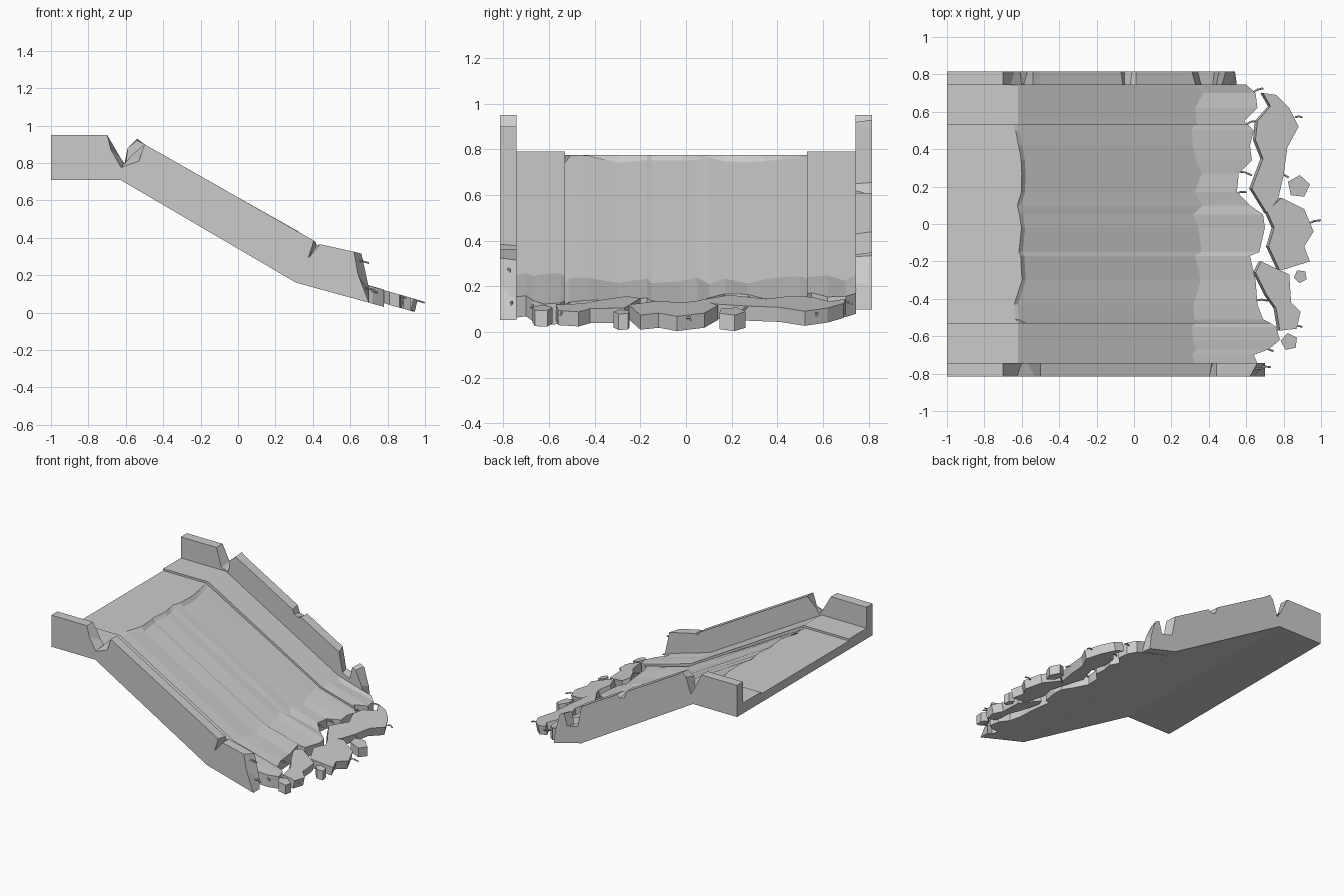
import bpy, bmesh, math, random
random.seed(4)


def loft(name, rings):
    """Skin a row of closed rings and cap both ends."""
    bm = bmesh.new()
    vs = [[bm.verts.new(p) for p in r] for r in rings]
    n = len(rings[0])
    for a, b in zip(vs, vs[1:]):
        for i in range(n):
            j = (i + 1) % n
            bm.faces.new((a[i], a[j], b[j], b[i]))
    bm.faces.new(vs[0][::-1])
    bm.faces.new(vs[-1])
    bmesh.ops.recalc_face_normals(bm, faces=bm.faces)
    me = bpy.data.meshes.new(name)
    bm.to_mesh(me)
    bm.free()
    ob = bpy.data.objects.new(name, me)
    bpy.context.collection.objects.link(ob)
    return ob


def slope(x, b1=-0.63, z1=0.71, b2=0.31, z2=0.16, tail=0.275):
    """Height of the flat / steep / shallow road line."""
    if x <= b1:
        return z1
    if x <= b2:
        return z1 + (z2 - z1) * (x - b1) / (b2 - b1)
    return z2 - tail * (x - b2)


def top_z(x):
    return slope(x, -0.62, 0.775, 0.35, 0.22, 0.26)


# Road deck: stations across the width as (y, broken edge x)
edge = [(-.745, .66), (-.70, .64), (-.67, .72), (-.62, .78), (-.55, .76),
        (-.53, .73), (-.53, .73), (-.51, .69), (-.43, .66), (-.30, .65),
        (-.17, .62), (-.15, .67), (-.02, .70), (.05, .69), (.10, .62),
        (.17, .55), (.27, .56), (.34, .63), (.42, .62), (.50, .64),
        (.53, .61), (.53, .61), (.55, .59), (.62, .66), (.70, .65), (.745, .60)]
rings = []
for i, (y, e) in enumerate(edge):
    curb = i <= 5 or i >= 21
    h = 0.015 if curb else 0
    b1 = -0.62 + (0 if curb else random.uniform(-.03, .025))
    drop = 0 if curb else random.uniform(0, .012)
    b2 = 0.34 + random.uniform(-.035, .03)
    z2 = 0.775 - 0.572 * (b2 + 0.62)
    prof = [(-1, .775 + h), (b1, .775 + h),
            (b1 + .02, min(.775, top_z(b1 + .02)) + h - drop),
            (b2, z2 + h), (e, top_z(e) + h), (e, slope(e)),
            (.31, .16), (-.63, .71), (-1, .71)]
    rings.append([(x, y, z) for x, z in prof])
loft("road_deck", rings)


# Side barriers: matching outer and inner profiles
def barrier(name, y_out, y_in, outer, inner):
    base = [(.31, .16), (-.63, .71), (-1, .71)]
    loft(name, [[(x, y_out, z) for x, z in outer + base],
                [(x, y_in, z) for x, z in inner + base]])


barrier("front_barrier", -.815, -.742,
        [(-1, .95), (-.70, .95), (-.68, .87), (-.625, .775), (-.53, .81),
         (-.50, .90), (.405, .385), (.375, .29), (.44, .365),
         (.62, .325), (.64, .21), (.70, .053)],
        [(-1, .95), (-.70, .95), (-.63, .83), (-.60, .79), (-.57, .84),
         (-.50, .90), (.415, .378), (.42, .36), (.44, .365),
         (.66, .315), (.70, .13), (.70, .053)])
barrier("back_barrier", .815, .742,
        [(-1, .95), (-.70, .95), (-.64, .83), (-.61, .78), (-.57, .90),
         (-.54, .93), (-.50, .90), (-.07, .655), (-.05, .60), (-.01, .59),
         (.01, .61), (.31, .44), (.34, .28), (.43, .26), (.455, .35),
         (.49, .335), (.53, .20), (.54, .10)],
        [(-1, .95), (-.70, .95), (-.66, .81), (-.60, .79), (-.59, .88),
         (-.54, .92), (-.50, .90), (-.06, .65), (-.05, .62), (-.02, .60),
         (.01, .61), (.33, .43), (.36, .28), (.42, .25), (.44, .34),
         (.47, .33), (.52, .22), (.55, .10)])


# Broken slabs lying past the edge
def rubble_z(x):
    return 0.143 - 0.285 * (x - 0.7)


def slab(name, pts, thick=.064, shift=-.014):
    loft(name, [[(x, y, rubble_z(x)) for x, y in pts],
                [(x + shift, y, rubble_z(x) - thick) for x, y in pts]])


slab("slab_back", [(.69, .70), (.76, .69), (.83, .62), (.88, .52), (.82, .41),
                   (.80, .26), (.77, .13), (.71, .06), (.63, .19), (.69, .35),
                   (.65, .45), (.66, .55), (.73, .63)])
slab("slab_middle", [(.79, .14), (.91, .08), (.96, -.04), (.91, -.12),
                     (.94, -.20), (.78, -.25), (.72, -.12), (.75, -.02),
                     (.71, .07)])
slab("slab_front", [(.68, -.20), (.83, -.27), (.84, -.42), (.89, -.47),
                    (.87, -.56), (.78, -.57), (.76, -.45), (.71, -.38),
                    (.65, -.26)])

# Small loose chunks
for i, (x, y, r, a) in enumerate([(.88, .20, .062, .2), (.89, -.28, .037, .8),
                                  (.83, -.63, .047, .5)]):
    pts = [(x + r * math.cos(a + k * math.tau / 5),
            y + r * math.sin(a + k * math.tau / 5)) for k in range(5)]
    slab(f"chunk_{i}", pts, .07, 0)


# Bent reinforcing bars
def bar(name, a, b):
    cu = bpy.data.curves.new(name, 'CURVE')
    cu.dimensions = '3D'
    cu.bevel_depth = .005
    cu.bevel_resolution = 1
    cu.use_fill_caps = True
    sp = cu.splines.new('POLY')
    sp.points.add(2)
    mid = [(p + q) / 2 for p, q in zip(a, b)]
    mid[1] += .006
    mid[2] += .006
    for p, co in zip(sp.points, (a, mid, b)):
        p.co = (*co, 1)
    bpy.context.collection.objects.link(bpy.data.objects.new(name, cu))


bars = [(.63, .70, .69, .725), (.86, .57, .90, .57), (.60, .53, .645, .55),
        (.56, .28, .63, .26), (.77, .27, .825, .25), (.54, .16, .60, .17),
        (.93, 0, .998, .02), (.65, -.41, .715, -.41), (.85, -.55, .90, -.55),
        (.69, -.67, .745, -.68)]
for i, (x0, y0, x1, y1) in enumerate(bars):
    z = (rubble_z(x0) if x0 > .75 else top_z(x0)) - .015
    bar(f"rebar_{i}", (x0, y0, z), (x1, y1, z - .01))
bar("rebar_upper", (.62, -.79, .275), (.70, -.77, .265))
bar("rebar_lower", (.66, -.77, .13), (.73, -.765, .12))
